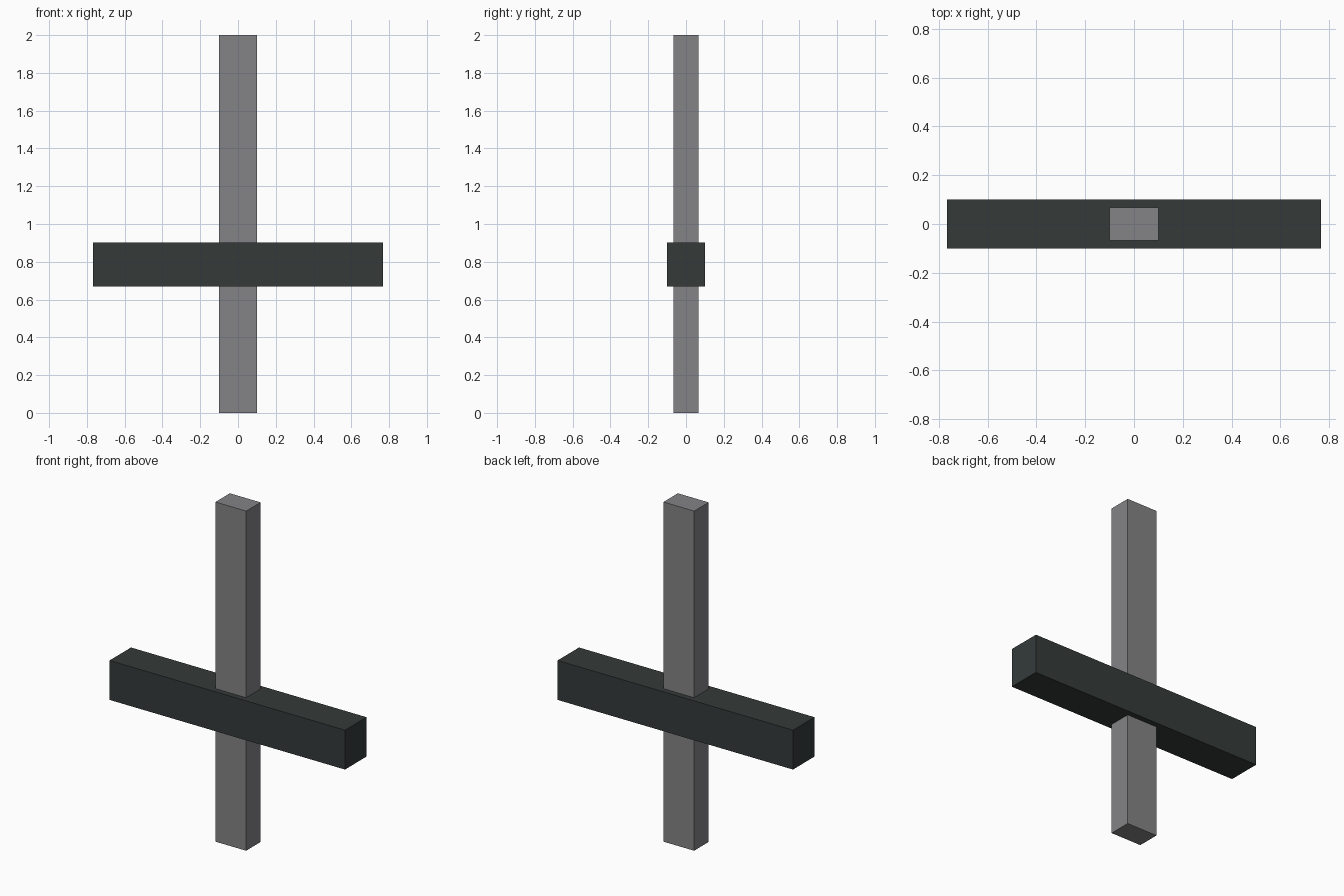
import bpy

# Remove the default cube
old = bpy.data.objects.get("Cube")
if old:
    bpy.data.objects.remove(old, do_unlink=True)


def make_material(name, rgb):
    mat = bpy.data.materials.new(name)
    mat.use_nodes = True
    colour = (*rgb, 1.0)
    mat.diffuse_color = colour
    mat.node_tree.nodes["Principled BSDF"].inputs["Base Color"].default_value = colour
    return mat


def make_box(name, size, centre_z, mat):
    bpy.ops.mesh.primitive_cube_add(size=1, location=(0, 0, centre_z))
    box = bpy.context.object
    box.name = name
    box.scale = size
    bpy.ops.object.transform_apply(location=False, rotation=False, scale=True)
    box.data.materials.append(mat)
    return box


grey = make_material("mid grey", (0.23, 0.23, 0.24))
charcoal = make_material("dark charcoal", (0.035, 0.043, 0.042))

# Upright post running through the wider crossbeam
make_box("upright_post", (0.2, 0.134, 2.0), 1.0, grey)
make_box("crossbeam", (1.534, 0.2, 0.232), 0.785, charcoal)
